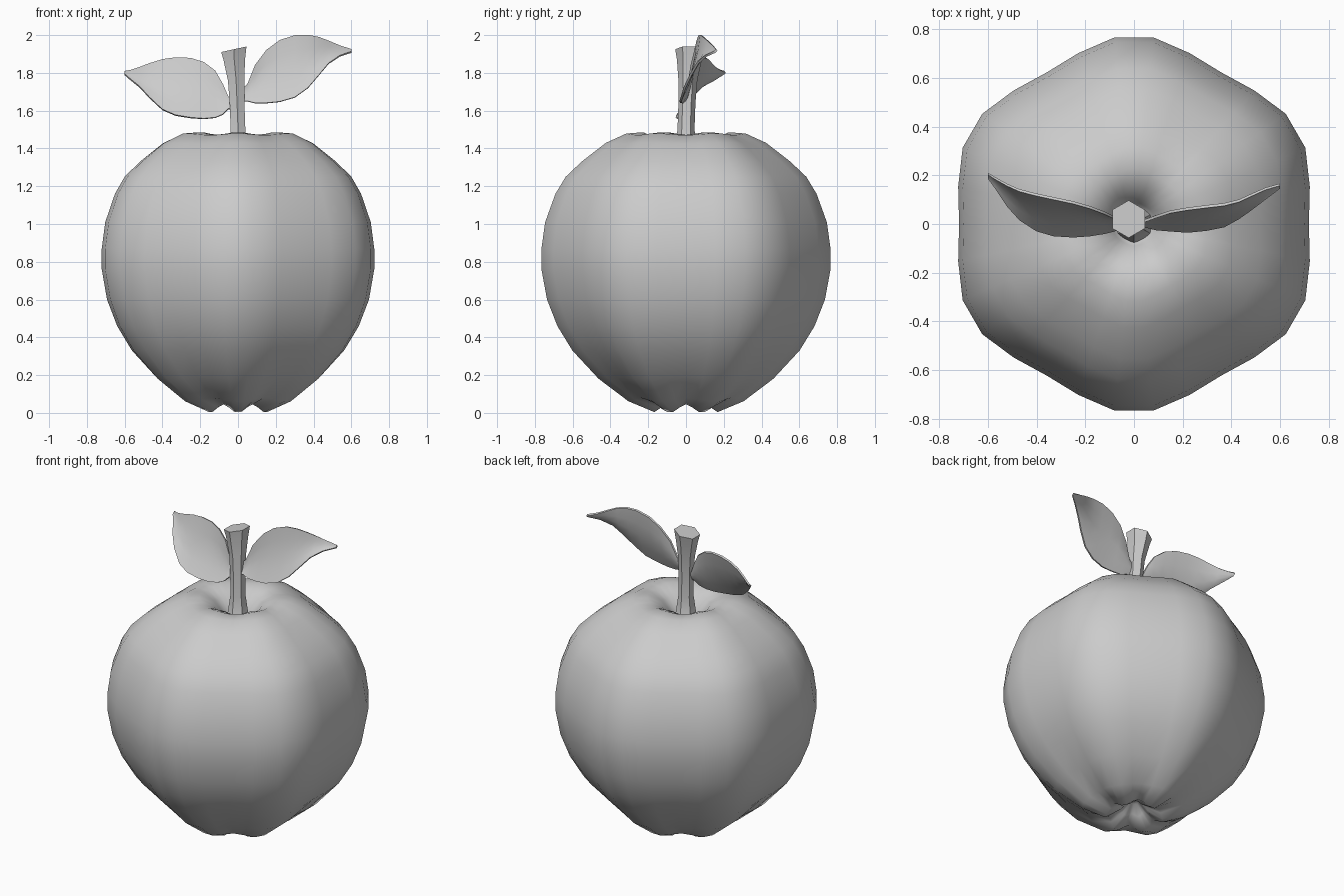
import bpy, bmesh, math
from mathutils import Vector

grey = bpy.data.materials.new("plain grey")
grey.diffuse_color = (0.6, 0.6, 0.6, 1)


def finish(name, bm, angle):
    bmesh.ops.recalc_face_normals(bm, faces=bm.faces)
    mesh = bpy.data.meshes.new(name)
    bm.to_mesh(mesh)
    bm.free()
    mesh.materials.append(grey)
    obj = bpy.data.objects.new(name, mesh)
    bpy.context.collection.objects.link(obj)
    bpy.ops.object.select_all(action='DESELECT')
    obj.select_set(True)
    bpy.context.view_layer.objects.active = obj
    bpy.ops.object.shade_smooth_by_angle(angle=math.radians(angle))
    return obj


def loft(rings):
    """Bridge closed rings of points and cap both ends."""
    bm = bmesh.new()
    loops = [[bm.verts.new(p) for p in ring] for ring in rings]
    n = len(loops[0])
    for a, b in zip(loops, loops[1:]):
        for i in range(n):
            j = (i + 1) % n
            bm.faces.new((a[i], a[j], b[j], b[i]))
    bm.faces.new(loops[0])
    bm.faces.new(loops[-1])
    return bm


# Fruit: lathe profile with six lobes
# radius of lobe crest, height, lobe share of radius, valley height change
profile = [
    (0.03, 0.12, 0.00, 0.00), (0.08, 0.06, 0.03, 0.02), (0.17, 0.00, 0.05, 0.045),
    (0.31, 0.06, 0.05, 0.02), (0.47, 0.18, 0.05, 0.01), (0.61, 0.33, 0.045, 0),
    (0.69, 0.46, 0.04, 0), (0.745, 0.60, 0.037, 0), (0.775, 0.76, 0.037, 0),
    (0.775, 0.87, 0.037, 0), (0.755, 1.01, 0.037, 0), (0.70, 1.16, 0.037, 0),
    (0.645, 1.25, 0.037, 0), (0.56, 1.33, 0.04, 0), (0.43, 1.43, 0.04, -0.005),
    (0.32, 1.48, 0.04, -0.01), (0.23, 1.487, 0.04, -0.015), (0.15, 1.455, 0.03, -0.02),
    (0.09, 1.38, 0.02, -0.01), (0.05, 1.30, 0.00, 0.00)]
rings = []
for r, z, lobe, dz in profile:
    ring = []
    for i in range(30):
        a = math.tau * i / 30
        valley = 0.5 + 0.5 * math.cos(6 * a)
        rr = r * (1 - 2 * lobe * valley)
        ring.append((rr * math.cos(a), rr * math.sin(a), z + dz * valley))
    rings.append(ring)
finish("fruit", loft(rings), 180)

# Stem: six sides, flared at both ends, slanted top
stem = [(0, 0, 1.30, 0.10), (0, 0, 1.39, 0.06), (0, 0, 1.50, 0.045),
        (-0.005, 0.005, 1.64, 0.045), (-0.01, 0.01, 1.76, 0.05),
        (-0.02, 0.018, 1.87, 0.066), (-0.022, 0.02, 1.925, 0.077)]
rings = []
for k, (x, y, z, r) in enumerate(stem):
    slant = 0.22 if k == len(stem) - 1 else 0
    ring = []
    for i in range(6):
        a = math.tau * i / 6 + math.pi / 6
        ring.append((x + r * math.cos(a), y + r * math.sin(a),
                     z + slant * r * math.cos(a)))
    rings.append(ring)
finish("stem", loft(rings), 50)


# Leaves: cross stations of x, lower y, lower z, upper y, upper z
def leaf(name, stations, thick=0.012, cup=0.018):
    rings = []
    for x, y0, z0, y1, z1 in stations:
        low, high = Vector((x, y0, z0)), Vector((x, y1, z1))
        d = (high - low).normalized()
        out = Vector((0, -d.z, d.y))
        width = (high - low).length
        mid = []
        for t in (0, 0.25, 0.5, 0.75, 1):
            bend = 4 * t * (1 - t) * cup * min(1, width / 0.2)
            mid.append(low.lerp(high, t) - out * bend)
        half = out * thick / 2
        rings.append([p + half for p in mid] + [p - half for p in reversed(mid)])
    finish(name, loft(rings), 60)


leaf("right_leaf", [
    (0.00, -0.010, 1.65, 0.010, 1.69), (0.05, -0.010, 1.65, 0.015, 1.74),
    (0.09, -0.020, 1.64, 0.030, 1.84), (0.15, -0.025, 1.64, 0.050, 1.92),
    (0.22, -0.030, 1.647, 0.062, 1.972), (0.30, -0.022, 1.67, 0.072, 1.998),
    (0.37, -0.008, 1.72, 0.080, 2.00), (0.43, 0.025, 1.79, 0.095, 1.988),
    (0.48, 0.060, 1.85, 0.118, 1.968), (0.54, 0.105, 1.89, 0.145, 1.942),
    (0.60, 0.150, 1.91, 0.162, 1.922)])
leaf("left_leaf", [
    (-0.01, -0.005, 1.61, 0.010, 1.65), (-0.05, -0.015, 1.61, 0.015, 1.67),
    (-0.08, -0.025, 1.58, 0.025, 1.74), (-0.12, -0.035, 1.563, 0.045, 1.81),
    (-0.18, -0.045, 1.557, 0.068, 1.855), (-0.25, -0.050, 1.562, 0.088, 1.877),
    (-0.33, -0.045, 1.575, 0.105, 1.88), (-0.40, -0.025, 1.605, 0.120, 1.87),
    (-0.47, 0.020, 1.67, 0.138, 1.848), (-0.52, 0.075, 1.725, 0.160, 1.828),
    (-0.57, 0.150, 1.765, 0.188, 1.812), (-0.60, 0.190, 1.792, 0.207, 1.806)])
